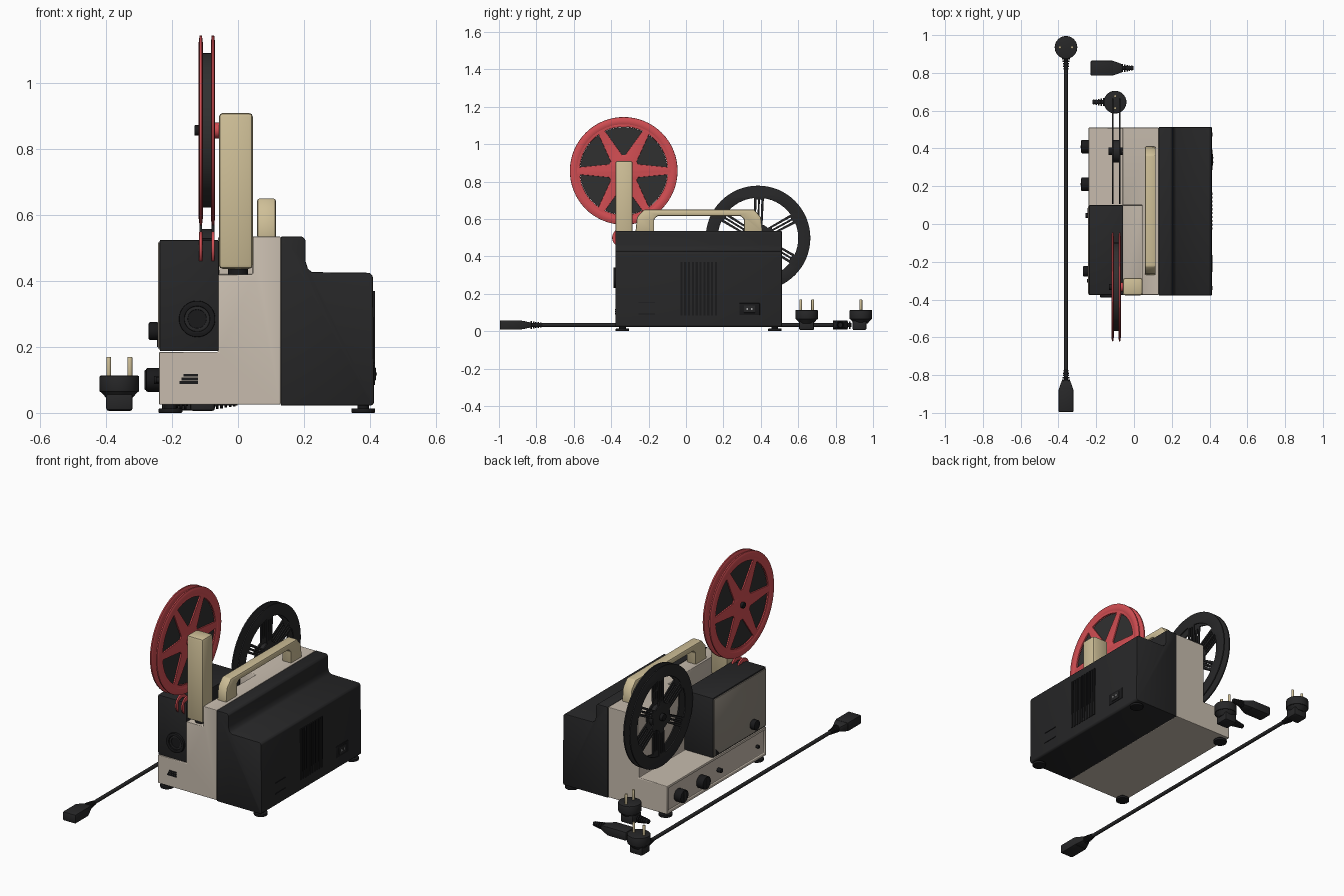
import bpy, bmesh, math
from mathutils import Matrix, Vector

if "Cube" in bpy.data.objects:
    bpy.data.objects.remove(bpy.data.objects["Cube"])

def material(name, rgb):
    m = bpy.data.materials.new(name)
    m.diffuse_color = (*rgb, 1)
    m.use_nodes = True
    m.node_tree.nodes["Principled BSDF"].inputs["Base Color"].default_value = m.diffuse_color
    return m

BLACK = material("matte black", (0.020, 0.020, 0.021))
DARK = material("deep black", (0.010, 0.010, 0.011))
FILM = material("film charcoal", (0.030, 0.030, 0.030))
BEIGE = material("warm beige", (0.57, 0.50, 0.42))
TAN = material("tan plastic", (0.62, 0.52, 0.31))
GREY = material("taupe panel", (0.27, 0.24, 0.20))
RED = material("reel red", (0.64, 0.075, 0.085))
STEEL = material("steel", (0.40, 0.40, 0.40))

I = Matrix.Identity(4)
AXIS = {  # maps local (u, v, depth) to the world
    'X': Matrix(((0, 0, 1, 0), (1, 0, 0, 0), (0, 1, 0, 0), (0, 0, 0, 1))),
    'Y': Matrix(((1, 0, 0, 0), (0, 0, 1, 0), (0, 1, 0, 0), (0, 0, 0, 1))),
    'Z': I}

def apply_mod(ob, mod):
    bpy.context.view_layer.objects.active = ob
    bpy.ops.object.modifier_apply(modifier=mod.name)

def bevel(ob, width, segments=2):
    m = ob.modifiers.new("bevel", 'BEVEL')
    m.width, m.segments, m.limit_method = width, segments, 'ANGLE'
    m.angle_limit = math.radians(40)
    apply_mod(ob, m)

def smooth(ob):
    bpy.ops.object.select_all(action='DESELECT')
    ob.select_set(True)
    bpy.context.view_layer.objects.active = ob
    bpy.ops.object.shade_smooth_by_angle(angle=math.radians(35))

def finish(bm, name, mat, M=I, bev=0):
    bm.transform(M)
    bmesh.ops.recalc_face_normals(bm, faces=bm.faces[:])
    me = bpy.data.meshes.new(name)
    bm.to_mesh(me)
    bm.free()
    ob = bpy.data.objects.new(name, me)
    bpy.context.collection.objects.link(ob)
    me.materials.append(mat)
    if bev:
        bevel(ob, bev)
    smooth(ob)
    return ob

def box(name, x, y, z, mat, bev=0, M=I):
    bm = bmesh.new()
    bmesh.ops.create_cube(bm, size=1)
    for v in bm.verts:
        v.co = [(a + b) / 2 + c * (b - a) for (a, b), c in zip((x, y, z), v.co)]
    return finish(bm, name, mat, M, bev)

def cyl(name, loc, r, depth, axis, mat, r2=None, bev=0, segs=32, M=I):
    bm = bmesh.new()
    bmesh.ops.create_cone(bm, cap_ends=True, segments=segs, radius1=r,
                          radius2=r if r2 is None else r2, depth=depth)
    return finish(bm, name, mat, M @ Matrix.Translation(loc) @ AXIS[axis], bev)

def prism(name, pts, d0, d1, axis, mat, bev=0):
    bm = bmesh.new()
    f = bm.faces.new([bm.verts.new((u, v, d0)) for u, v in pts])
    g = bmesh.ops.extrude_face_region(bm, geom=[f])['geom']
    bmesh.ops.translate(bm, vec=(0, 0, d1 - d0), verts=[v for v in g if isinstance(v, bmesh.types.BMVert)])
    return finish(bm, name, mat, AXIS[axis], bev)

def circle(r, n=64):
    return [(r * math.cos(2 * math.pi * i / n), r * math.sin(2 * math.pi * i / n)) for i in range(n)]

def plate(name, loops, loc, thick, axis, mat, bev=0.0):
    """Flat plate with holes: the first loop is the outline, the rest are holes."""
    cu = bpy.data.curves.new(name, 'CURVE')
    cu.dimensions, cu.fill_mode = '2D', 'BOTH'
    cu.extrude, cu.bevel_depth, cu.offset, cu.bevel_resolution = thick / 2 - bev, bev, -bev, 1
    for pts in loops:
        s = cu.splines.new('POLY')
        s.points.add(len(pts) - 1)
        for p, q in zip(s.points, pts):
            p.co = (*q, 0, 1)
        s.use_cyclic_u = True
    tmp = bpy.data.objects.new(name, cu)
    bpy.context.collection.objects.link(tmp)
    bpy.context.view_layer.update()
    bm = bmesh.new()
    bm.from_mesh(tmp.to_mesh())
    bpy.data.objects.remove(tmp)
    bmesh.ops.remove_doubles(bm, verts=bm.verts[:], dist=1e-5)
    return finish(bm, name, mat, Matrix.Translation(loc) @ AXIS[axis])

def window(a, r0, r1, h0, h1, n=8):
    """Reel opening around angle a: half angles h0 at the inner, h1 at the outer radius."""
    arc = lambda r, s, e: [(r * math.cos(a + s + (e - s) * i / n), r * math.sin(a + s + (e - s) * i / n))
                           for i in range(n + 1)]
    return arc(r1, -h1, h1) + arc(r0, h0, -h0)

# Main beige body with notch for the arm and a recessed control strip
body = prism("body", [(-.24, .025), (.13, .025), (.13, .535), (-.06, .535), (-.06, .185), (-.24, .185)],
             -.375, .51, 'Y', BEIGE)
for cut in (((-.1, .045), (-.5, .10), (.42, .6)), ((-.3, -.232), (-.36, .495), (.042, .17))):
    c = box("cutter", *cut, BEIGE)
    c.hide_render = True
    m = body.modifiers.new("cut", 'BOOLEAN')
    m.object, m.operation, m.solver = c, 'DIFFERENCE', 'EXACT'
    apply_mod(body, m)
    bpy.data.objects.remove(c)
bevel(body, .004)
smooth(body)

# Black side housing with stepped top
prism("side_housing", [(.13, .022), (.405, .022), (.413, .03), (.409, .415), (.400, .425), (.225, .427), (.212, .437),
                       (.205, .46), (.205, .525), (.195, .535), (.13, .535)], -.378, .513, 'Y', BLACK, .004)
for i in range(10):
    y = -.03 + i * .0205
    box("vent_rib", (.405, .416), (y, y + .011), (.085, .37), DARK)
box("socket_frame", (.40, .415), (.285, .395), (.085, .15), DARK, .003)
box("socket_insert", (.41, .418), (.31, .37), (.098, .138), BLACK, .002)
for y in (.328, .352):
    box("socket_pin", (.41, .421), (y - .004, y + .004), (.113, .123), STEEL)
for z in (.09, .15):
    box("rating_plate_edge", (.405, .415), (-.255, -.165), (z, z + .004), DARK)

# Film gate housing, side panel, lens
box("gate_housing", (-.238, -.058), (-.375, .10), (.187, .525), BLACK, .005)
box("gate_panel", (-.243, -.236), (-.368, .093), (.195, .517), GREY, .002)
plate("lens_ring", [circle(.055), circle(.038)], (-.124, -.378, .285), .02, 'Y', DARK, .003)
plate("lens_inner_ring", [circle(.040), circle(.028)], (-.124, -.374, .285), .014, 'Y', BLACK, .002)
cyl("lens_glass", (-.124, -.372, .285), .03, .008, 'Y', DARK)
cyl("focus_knob", (-.256, -.25, .248), .027, .03, 'X', DARK, bev=.004)
prism("panel_corner_mark", [(.085, .20), (.085, .235), (.05, .20)], -.245, -.24, 'X', DARK)

# Base controls and front vents
for y in (.41, .21):
    cyl("control_knob", (-.257, y, .10), .036, .045, 'X', DARK, bev=.005)
    box("knob_grip", (-.283, -.27), (y - .007, y + .007), (.07, .13), BLACK, .002)
cyl("small_button", (-.238, .045, .10), .012, .035, 'X', DARK)
cyl("small_button", (-.238, -.30, .10), .009, .02, 'X', DARK)
for i in range(3):
    box("front_slot", (-.178 + i * .006, -.122), (-.379, -.37), (.088 + i * .011, .096 + i * .011), DARK)

# Feet
for x in (-.205, .38):
    for y in (-.34, .475):
        cyl("foot", (x, y, .007), .036, .014, 'Z', DARK, bev=.003)
        cyl("foot_stem", (x, y, .02), .018, .02, 'Z', DARK)

# Carry handle and reel arm
prism("handle", [(-.27, .53), (-.262, .61), (-.225, .65), (.365, .65), (.40, .61), (.41, .53), (.31, .53),
                 (.31, .60), (.29, .617), (-.15, .617), (-.17, .60), (-.17, .53)], .058, .115, 'X', TAN, .007)
box("reel_arm", (-.058, .045), (-.378, -.285), (.437, .91), TAN, .012)
cyl("arm_pivot", (0, -.33, .43), .03, .03, 'Z', DARK)

# Red supply reel with wound film
RC, BC = (-.333, .857), (.385, .498)
step = math.pi / 3
for x in (-.113, -.076):
    holes = [window((i + .5) * step, .085, .235, .10, .44) for i in range(6)]
    plate("red_reel_side", [circle(.288)] + holes, (x, *RC), .009, 'X', RED, .003)
    bm = bmesh.new()  # raised round lip
    rings = [[bm.verts.new(((.265 + .022 * c) * math.cos(t), (.265 + .022 * c) * math.sin(t), .0065 * s))
              for c, s in circle(1, 8)] for t in (2 * math.pi * i / 64 for i in range(64))]
    for i in range(64):
        for j in range(8):
            bm.faces.new((rings[i - 1][j - 1], rings[i][j - 1], rings[i][j], rings[i - 1][j]))
    finish(bm, "red_reel_rim", RED, Matrix.Translation((x, *RC)) @ AXIS['X'])
    plate("red_film_guide", [circle(.05, 32), circle(.028, 32)], (x, -.345, .50), .010, 'X', RED, .002)
cyl("wound_film", (-.0945, *RC), .234, .030, 'X', FILM, segs=64)
cyl("film_guide_core", (-.0945, -.345, .50), .03, .034, 'X', DARK)
cyl("reel_spindle", (-.095, *RC), .016, .075, 'X', DARK, bev=.003)
cyl("spindle_collar", (-.066, *RC), .024, .018, 'X', RED)

# Black take-up reel: six double spokes
for x in (-.113, -.076):
    holes = [window((i + .5) * step + .5, .075, .215, .22, .40) for i in range(6)]
    for i in range(6):
        a = i * step + .5
        for off in (-.009, .009):
            pts = [(.09, off - .004), (.205, off - .004), (.205, off + .004), (.09, off + .004)]
            holes.append([(u * math.cos(a) - v * math.sin(a), u * math.sin(a) + v * math.cos(a)) for u, v in pts])
    plate("black_reel_side", [circle(.28)] + holes, (x, *BC), .008, 'X', BLACK, .0015)
cyl("black_reel_hub", (-.0945, *BC), .06, .038, 'X', BLACK)
cyl("take_up_spindle", (-.095, *BC), .02, .08, 'X', DARK, bev=.003)

# Power leads: plugs, connectors and cable
def relief(M, y, sign, z):
    for i in range(5):
        cyl("strain_relief_ring", (0, y + sign * i * .013, z), .021 - i * .002, .008, 'Y', DARK, segs=16, M=M)
    cyl("strain_relief_core", (0, y + sign * .026, z), .011, .07, 'Y', DARK, segs=16, M=M)

def plug(M):
    cyl("plug_face", (0, 0, .088), .060, .05, 'Z', BLACK, bev=.004, M=M)
    cyl("plug_taper", (0, 0, .053), .035, .026, 'Z', BLACK, r2=.058, M=M)
    box("plug_body", (-.04, .04), (-.045, .03), (.006, .058), BLACK, .008, M)
    for x in (-.032, .032):
        cyl("plug_pin", (x, 0, .138), .0075, .064, 'Z', TAN, bev=.003, segs=16, M=M)
    relief(M, -.06, -1, .032)

def connector(M):
    box("connector", (-.04, .04), (-.085, .035), (.008, .058), BLACK, .006, M)
    bm = bmesh.new()
    bmesh.ops.create_cone(bm, cap_ends=True, segments=4, radius1=.055, radius2=.03, depth=.05)
    finish(bm, "connector_neck", BLACK, M @ Matrix.Translation((0, .058, .033)) @ Matrix.Diagonal((1, 1, .6, 1))
           @ Matrix.Rotation(-math.pi / 2, 4, 'X') @ Matrix.Rotation(math.pi / 4, 4, 'Z'), .003)
    relief(M, .082, 1, .033)

turn = Matrix.Rotation(-math.pi / 2, 4, 'Z')
plug(Matrix.Translation((-.36, .935, 0)))
plug(Matrix.Translation((-.10, .645, 0)) @ turn)
connector(Matrix.Translation((-.36, -.91, 0)))
connector(Matrix.Translation((-.145, .825, 0)) @ turn)
cyl("power_cable", (-.36, .015, .033), .010, 1.63, 'Y', BLACK, segs=16)
